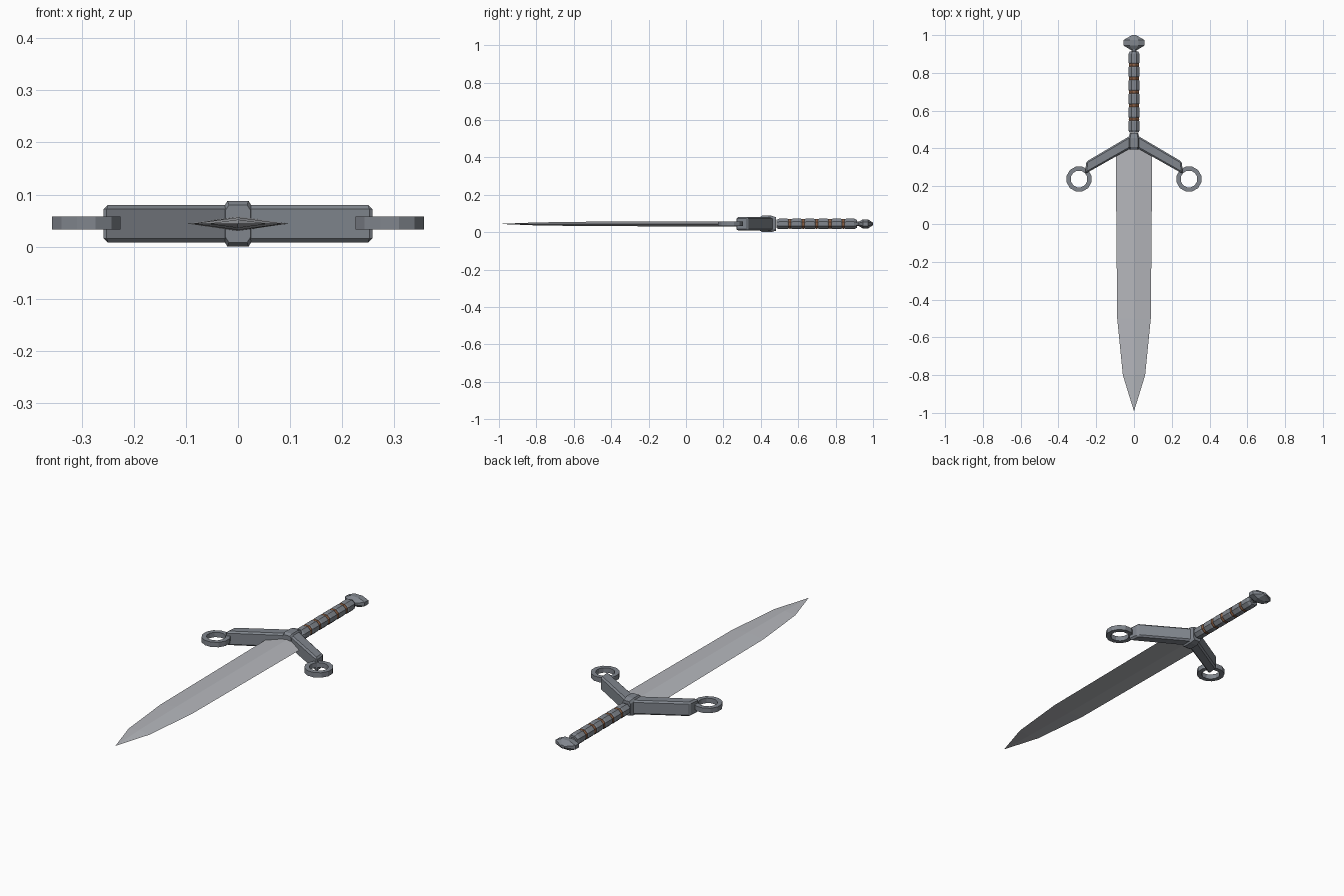
import bpy, bmesh, math

if "Cube" in bpy.data.objects:
    bpy.data.objects.remove(bpy.data.objects["Cube"])

ZC = 0.044  # height of the dagger's mid-plane


def material(name, rgb):
    m = bpy.data.materials.new(name)
    m.diffuse_color = (*rgb, 1)
    m.use_nodes = True
    m.node_tree.nodes["Principled BSDF"].inputs["Base Color"].default_value = m.diffuse_color
    return m


steel = material("blade_steel", (0.46, 0.47, 0.50))
iron = material("dark_iron", (0.22, 0.24, 0.27))
copper = material("copper_wire", (0.27, 0.12, 0.06))


def finish(name, bm, mat):
    bmesh.ops.remove_doubles(bm, verts=bm.verts, dist=1e-5)
    bmesh.ops.recalc_face_normals(bm, faces=bm.faces)
    me = bpy.data.meshes.new(name)
    bm.to_mesh(me)
    bm.free()
    me.materials.append(mat)
    ob = bpy.data.objects.new(name, me)
    bpy.context.collection.objects.link(ob)
    return ob


def loft(name, outline, sections, mat):
    """Sweep a unit xz outline along y; sections are (y, x scale, z scale)."""
    bm = bmesh.new()
    rows = [[bm.verts.new((u * sx, y, ZC + w * sz)) for u, w in outline]
            for y, sx, sz in sections]
    n = len(outline)
    for a, b in zip(rows, rows[1:]):
        for i in range(n):
            bm.faces.new((a[i], a[(i + 1) % n], b[(i + 1) % n], b[i]))
    bm.faces.new(rows[0])
    bm.faces.new(rows[-1])
    bmesh.ops.dissolve_degenerate(bm, edges=bm.edges, dist=1e-6)
    return finish(name, bm, mat)


diamond = [(1, 0), (0, 1), (-1, 0), (0, -1)]
R8 = 1 / math.cos(math.pi / 8)
octagon = [(R8 * math.cos(math.pi * (i + .5) / 4), R8 * math.sin(math.pi * (i + .5) / 4))
           for i in range(8)]
chamfered = [(1, .72), (.72, 1), (-.72, 1), (-1, .72),
             (-1, -.72), (-.72, -1), (.72, -1), (1, -.72)]

# Blade: diamond section tapering to a point
loft("blade", diamond, [(0.41, .097, .014), (-0.5, .089, .012),
                        (-0.8, .059, .008), (-0.99, .0005, .0005)], steel)

# Guard centre block
loft("guard_block", chamfered, [(0.395, .024, .036), (0.408, .028, .044),
                                (0.455, .028, .044), (0.482, .022, .036)], iron)

# Guard arms with bevelled edges, and end rings
for side, label in ((1, "right"), (-1, "left")):
    bm = bmesh.new()
    plan = [(0.012, 0.472), (0.012, 0.405), (0.259, 0.265), (0.253, 0.330)]
    f = bm.faces.new([bm.verts.new((side * x, y, ZC - .036)) for x, y in plan])
    ext = bmesh.ops.extrude_face_region(bm, geom=[f])["geom"]
    bmesh.ops.translate(bm, vec=(0, 0, .072),
                        verts=[v for v in ext if isinstance(v, bmesh.types.BMVert)])
    bmesh.ops.recalc_face_normals(bm, faces=bm.faces)
    bmesh.ops.bevel(bm, geom=list(bm.edges), offset=.008, segments=1, affect='EDGES')
    finish("guard_arm_" + label, bm, iron)

    bm = bmesh.new()
    loop = [(.068, -.0125), (.068, .0125), (.045, .0125), (.045, -.0125)]
    N = 12
    rows = []
    for i in range(N):
        t = 2 * math.pi * (i + .5) / N
        rows.append([bm.verts.new((side * (.291 + r * math.cos(t)),
                                   .238 + r * math.sin(t), ZC + .001 + z))
                     for r, z in loop])
    for i in range(N):
        a, b = rows[i], rows[(i + 1) % N]
        for j in range(4):
            bm.faces.new((a[j], a[(j + 1) % 4], b[(j + 1) % 4], b[j]))
    finish("guard_ring_" + label, bm, iron)

# Grip: six bulging segments separated by copper bands
START, STEP = 0.484, 0.0715
for i in range(6):
    y = START + i * STEP
    loft(f"grip_segment_{i + 1}", octagon,
         [(y, .023, .022), (y + .014, .030, .028),
          (y + STEP - .014, .030, .028), (y + STEP, .023, .022)], iron)
    if i:
        loft(f"grip_band_{i}", octagon,
             [(y - .007, .0265, .025), (y, .028, .0265), (y + .007, .0265, .025)], copper)

# Pommel: wide flattened nut on a short neck
loft("pommel_neck", octagon, [(0.905, .014, .012), (0.935, .014, .012)], iron)
loft("pommel", octagon, [(0.922, .018, .010), (0.945, .056, .024),
                         (0.974, .056, .024), (1.0, .010, .007)], iron)
